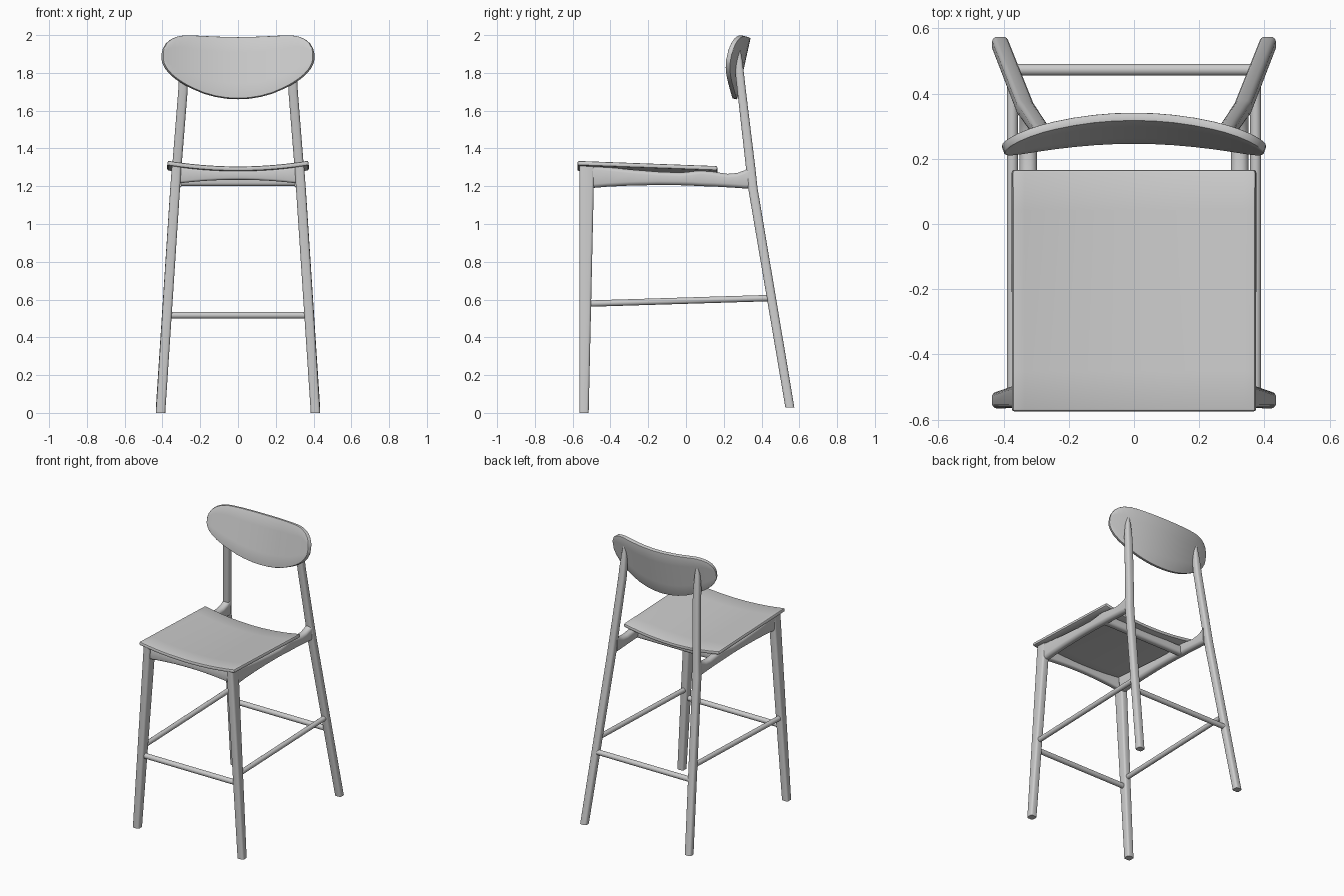
import bpy, bmesh
from math import cos, sin, pi, radians
from mathutils import Vector

cube = bpy.data.objects.get("Cube")
if cube:
    bpy.data.objects.remove(cube, do_unlink=True)

grey = bpy.data.materials.new("light_grey")
grey.use_nodes = True
COLOUR = (0.6, 0.6, 0.6, 1)
grey.diffuse_color = COLOUR
grey.node_tree.nodes["Principled BSDF"].inputs["Base Color"].default_value = COLOUR


def finish(name, bm, thickness=0, bevel=0):
    """Turn a bmesh into a smooth shaded object."""
    if not thickness:
        bmesh.ops.recalc_face_normals(bm, faces=bm.faces)
    mesh = bpy.data.meshes.new(name)
    bm.to_mesh(mesh)
    bm.free()
    mesh.materials.append(grey)
    obj = bpy.data.objects.new(name, mesh)
    bpy.context.collection.objects.link(obj)
    bpy.ops.object.select_all(action="DESELECT")
    obj.select_set(True)
    bpy.context.view_layer.objects.active = obj
    if thickness:
        solid = obj.modifiers.new("thickness", "SOLIDIFY")
        solid.thickness, solid.offset = thickness, -1
        solid.use_even_offset = True
        soft = obj.modifiers.new("soft_edge", "BEVEL")
        soft.width, soft.segments = bevel, 2
        soft.limit_method, soft.angle_limit = "ANGLE", radians(50)
        for mod in (solid.name, soft.name):
            bpy.ops.object.modifier_apply(modifier=mod)
    bpy.ops.object.shade_smooth_by_angle(angle=radians(40))
    return obj


def loft(name, axis, stations, radius, flip=1):
    """Sweep a rounded rectangle; stations are (x, y, z, width, height)."""
    bm = bmesh.new()
    u, v = [i for i in range(3) if i != axis]
    rings = []
    for x, y, z, w, h in stations:
        r = min(radius, w / 2, h / 2)
        ring = []
        for corner, (su, sv) in enumerate([(1, 1), (-1, 1), (-1, -1), (1, -1)]):
            for step in range(5):
                a = (corner + (step + 0.5) / 5) * pi / 2
                p = Vector((x, y, z))
                p[u] += su * (w / 2 - r) + r * cos(a)
                p[v] += sv * (h / 2 - r) + r * sin(a)
                p.x *= flip
                ring.append(bm.verts.new(p))
        rings.append(ring)
    n = len(rings[0])
    for a, b in zip(rings, rings[1:]):
        for i in range(n):
            j = (i + 1) % n
            bm.faces.new((a[i], a[j], b[j], b[i]))
    bm.faces.new(rings[0])
    bm.faces.new(rings[-1])
    return finish(name, bm)


def sheet(name, columns, thickness, bevel):
    """Skin equal columns of points, then give the sheet thickness."""
    bm = bmesh.new()
    grid = [[bm.verts.new(p) for p in col] for col in columns]
    for a, b in zip(grid, grid[1:]):
        for i in range(len(a) - 1):
            bm.faces.new((a[i], b[i], b[i + 1], a[i + 1]))
    return finish(name, bm, thickness, bevel)


# Legs, side rails and side stretchers, one set per side
back_leg = [(0.41, 0.55, 0.028, 0.05, 0.048), (0.333, 0.354, 1.19, 0.052, 0.05),
            (0.324, 0.342, 1.3, 0.05, 0.05), (0.292, 0.295, 1.7, 0.05, 0.046),
            (0.289, 0.286, 1.78, 0.047, 0.046), (0.286, 0.28, 1.87, 0.036, 0.036),
            (0.285, 0.277, 1.93, 0.016, 0.02)]
front_leg = [(0.41, -0.54, 0, 0.05, 0.05), (0.332, -0.526, 1.2, 0.052, 0.076),
             (0.325, -0.525, 1.31, 0.05, 0.08)]
rail_heights = [(-0.5, 1.19, 1.31), (-0.42, 1.197, 1.302), (-0.3, 1.203, 1.289),
                (-0.15, 1.206, 1.277), (-0.03, 1.205, 1.272), (0.03, 1.203, 1.278),
                (0.08, 1.2, 1.285), (0.15, 1.198, 1.276), (0.22, 1.194, 1.266),
                (0.27, 1.191, 1.27), (0.31, 1.188, 1.284), (0.34, 1.187, 1.305)]
rail = [(0.324, y, (lo + hi) / 2, 0.054, hi - lo) for y, lo, hi in rail_heights]
for side, flip in (("left", 1), ("right", -1)):
    loft(side + "_back_leg", 2, back_leg, 0.016, flip)
    loft(side + "_front_leg", 2, front_leg, 0.014, flip)
    loft(side + "_seat_rail", 1, rail, 0.024, flip)
    loft(side + "_side_stretcher", 1, [(0.373, -0.53, 0.578, 0.034, 0.034),
         (0.373, 0.45, 0.608, 0.034, 0.034)], 0.017, flip)

# Front and back foot stretchers
for name, y in (("front_stretcher", -0.535), ("back_stretcher", 0.473)):
    loft(name, 0, [(x, y, 0.517, 0.036, 0.036) for x in (-0.37, 0.37)], 0.018)

# Arched front apron and straight rear cross rail under the seat
apron = []
for i in range(-8, 9):
    t = i / 8
    lo, hi = 1.234 - 0.02 * t * t, 1.284 + 0.02 * t * t
    apron.append((0.32 * t, -0.53, (lo + hi) / 2, 0.04, hi - lo))
loft("front_apron", 0, apron, 0.014)
loft("rear_cross_rail", 0, [(x, 0.09, 1.232, 0.05, 0.064) for x in (-0.32, 0.32)], 0.02)


# Dished seat, sloping down to the back
def seat_point(x, t):
    sag = (0.03 + 0.008 * t) * (1 - (x / 0.372) ** 2)
    return (x, -0.574 + 0.74 * t, 1.335 - 0.027 * t - sag)


sheet("seat", [[seat_point(0.372 * i / 10, j / 6) for j in range(7)]
               for i in range(-10, 11)], 0.024, 0.008)

# Curved oval backrest: (x, lower edge, upper edge)
half = [(0, 1.665, 1.99), (0.06, 1.668, 1.991), (0.12, 1.678, 1.993),
        (0.18, 1.695, 1.996), (0.24, 1.721, 1.999), (0.28, 1.742, 2.0),
        (0.32, 1.768, 1.993), (0.35, 1.793, 1.981), (0.375, 1.822, 1.96),
        (0.39, 1.85, 1.933), (0.396, 1.873, 1.908)]
outline = [(-x, lo, hi) for x, lo, hi in half[:0:-1]] + half


def back_point(x, z):
    return (x, 0.245 + 0.22 * (z - 1.665) - 0.5 * x * x, z)


sheet("backrest", [[back_point(x, lo + (hi - lo) * k / 4) for k in range(5)]
                   for x, lo, hi in outline], 0.026, 0.005)
